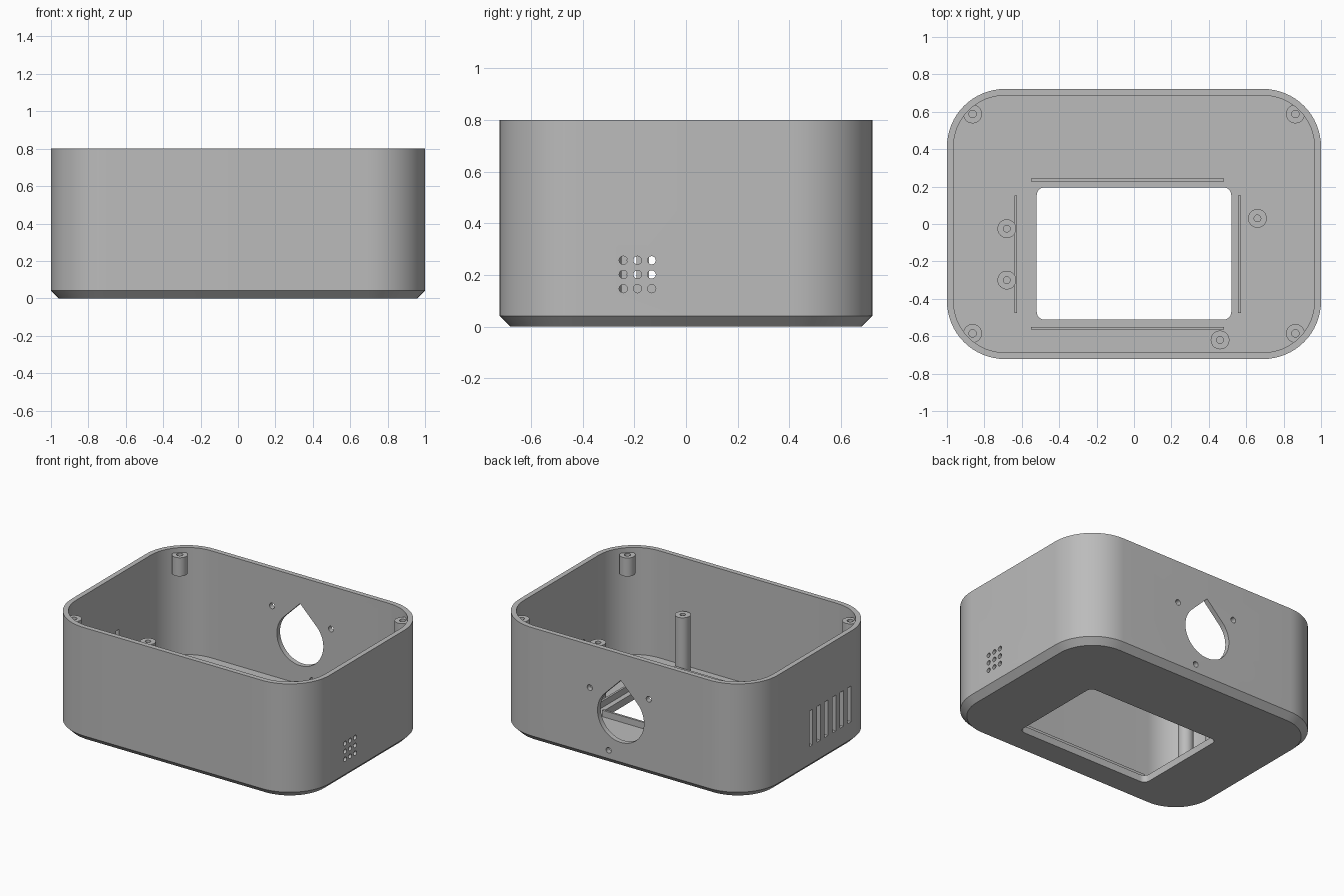
import bpy, bmesh, math
from mathutils import Vector

cube = bpy.data.objects.get("Cube")
if cube:
    bpy.data.objects.remove(cube, do_unlink=True)

HX, HY, TOP = 1.0, 0.722, 0.8      # half width, half depth, height
WALL, FLOOR, CHAMFER, CORNER = 0.035, 0.05, 0.042, 0.31

grey = bpy.data.materials.new("plain grey")
grey.use_nodes = True
colour = (0.5, 0.5, 0.5, 1)
grey.diffuse_color = colour
grey.node_tree.nodes["Principled BSDF"].inputs["Base Color"].default_value = colour


def rounded(hx, hy, r, cx=0, cy=0, steps=16):
    """Outline of a rounded rectangle."""
    pts = []
    for q, (sx, sy) in enumerate([(1, 1), (-1, 1), (-1, -1), (1, -1)]):
        for i in range(steps + 1):
            a = math.pi / 2 * (q + i / steps)
            pts.append((cx + sx * (hx - r) + r * math.cos(a),
                        cy + sy * (hy - r) + r * math.sin(a)))
    return pts


def circle(r, cx=0, cy=0, n=32):
    return [(cx + r * math.cos(2 * math.pi * i / n),
             cy + r * math.sin(2 * math.pi * i / n)) for i in range(n)]


def box(x0, x1, y0, y1):
    return [(x0, y0), (x1, y0), (x1, y1), (x0, y1)]


# Ways of standing a flat outline up in space
def flat(u, v, w): return (u, v, w)
def on_back(u, v, w): return (u, w, v)
def on_side(u, v, w): return (w, u, v)


def loft(bm, sections, place=flat):
    """Skin (outline, level) sections in order and cap both ends."""
    loops = [[bm.verts.new(place(u, v, w)) for u, v in outline]
             for outline, w in sections]
    n = len(loops[0])
    faces = [bm.faces.new((a[i], a[(i + 1) % n], b[(i + 1) % n], b[i]))
             for a, b in zip(loops, loops[1:]) for i in range(n)]
    faces += [bm.faces.new(loops[0]), bm.faces.new(loops[-1])]
    bmesh.ops.recalc_face_normals(bm, faces=faces)


def finish(name, bm):
    mesh = bpy.data.meshes.new(name)
    bm.to_mesh(mesh)
    bm.free()
    mesh.materials.append(grey)
    obj = bpy.data.objects.new(name, mesh)
    bpy.context.collection.objects.link(obj)
    return obj


def activate(obj):
    bpy.ops.object.select_all(action='DESELECT')
    obj.select_set(True)
    bpy.context.view_layer.objects.active = obj


def smooth(obj):
    activate(obj)
    bpy.ops.object.shade_smooth_by_angle(angle=math.radians(30))


# Open-topped shell with a chamfered base
bm = bmesh.new()
outer = rounded(HX, HY, CORNER)
inner = rounded(HX - WALL, HY - WALL, CORNER - WALL)
base = rounded(HX - CHAMFER, HY - CHAMFER, CORNER - CHAMFER)
loft(bm, [(base, 0), (outer, CHAMFER), (outer, TOP), (inner, TOP), (inner, FLOOR)])
shell = finish("shell", bm)

# All openings gathered in one cutter
bm = bmesh.new()


def cut(outline, w0, w1, place):
    loft(bm, [(outline, w0), (outline, w1)], place)


# Window in the floor
cut(rounded(0.52, 0.353, 0.04, 0, -0.158, 6), -0.1, 0.2, flat)

# Teardrop opening and three screw holes in the back wall
R, CZ = 0.18, 0.36
arc = [math.radians(135 + 270 * i / 48) for i in range(49)]
drop = [(R * math.cos(a), CZ + R * math.sin(a)) for a in arc]
drop.append((0, CZ + R * math.sqrt(2)))
cut(drop, 0.6, 0.8, on_back)
for x, z in [(0.24, 0.5), (-0.217, 0.54), (0.094, 0.1)]:
    cut(circle(0.02, x, z, 20), 0.6, 0.8, on_back)

# Grid of small round vents on the right wall
for i in range(3):
    for j in range(3):
        cut(circle(0.016, -0.243 + 0.055 * i, 0.147 + 0.055 * j, 20), 0.9, 1.1, on_side)

# Row of upright slots on the opposite wall
for i in range(6):
    y = 0.045 - 0.085 * i
    cut(box(y - 0.019, y + 0.019, 0.165, 0.415), -1.1, -0.9, on_side)

cutter = finish("opening_cutter", bm)
cutter.hide_render = True
mod = shell.modifiers.new("openings", 'BOOLEAN')
mod.operation = 'DIFFERENCE'
mod.solver = 'EXACT'
mod.object = cutter
activate(shell)
bpy.ops.object.modifier_apply(modifier=mod.name)
bpy.data.objects.remove(cutter, do_unlink=True)
smooth(shell)


def post(name, x, y, z0, z1, r=0.05, bore=0.018, depth=0.1):
    """Screw post with a blind hole in its top."""
    bm = bmesh.new()
    body, hole = circle(r, x, y), circle(bore, x, y)
    loft(bm, [(body, z0), (body, z1), (hole, z1), (hole, z1 - depth)])
    smooth(finish(name, bm))


# Short lid posts in the corners
for sx, side in ((1, "left"), (-1, "right")):
    for y, end in ((0.588, "back"), (-0.585, "front")):
        post(f"lid_post_{end}_{side}", sx * 0.863, y, 0.635, 0.765, bore=0.02)

# Tall posts standing on the floor
for i, (x, y) in enumerate([(-0.68, -0.025), (-0.68, -0.3), (0.66, 0.03), (0.46, -0.62)]):
    post(f"floor_post_{i + 1}", x, y, FLOOR - 0.01, 0.44)

# Thin ribs around the window
ribs = {"back": (-0.55, 0.482, 0.228, 0.243), "front": (-0.55, 0.482, -0.565, -0.55),
        "right": (-0.64, -0.625, -0.475, 0.152), "left": (0.556, 0.571, -0.475, 0.152)}
for side, span in ribs.items():
    bm = bmesh.new()
    loft(bm, [(box(*span), FLOOR - 0.01), (box(*span), FLOOR + 0.045)])
    finish(f"rib_{side}", bm)
